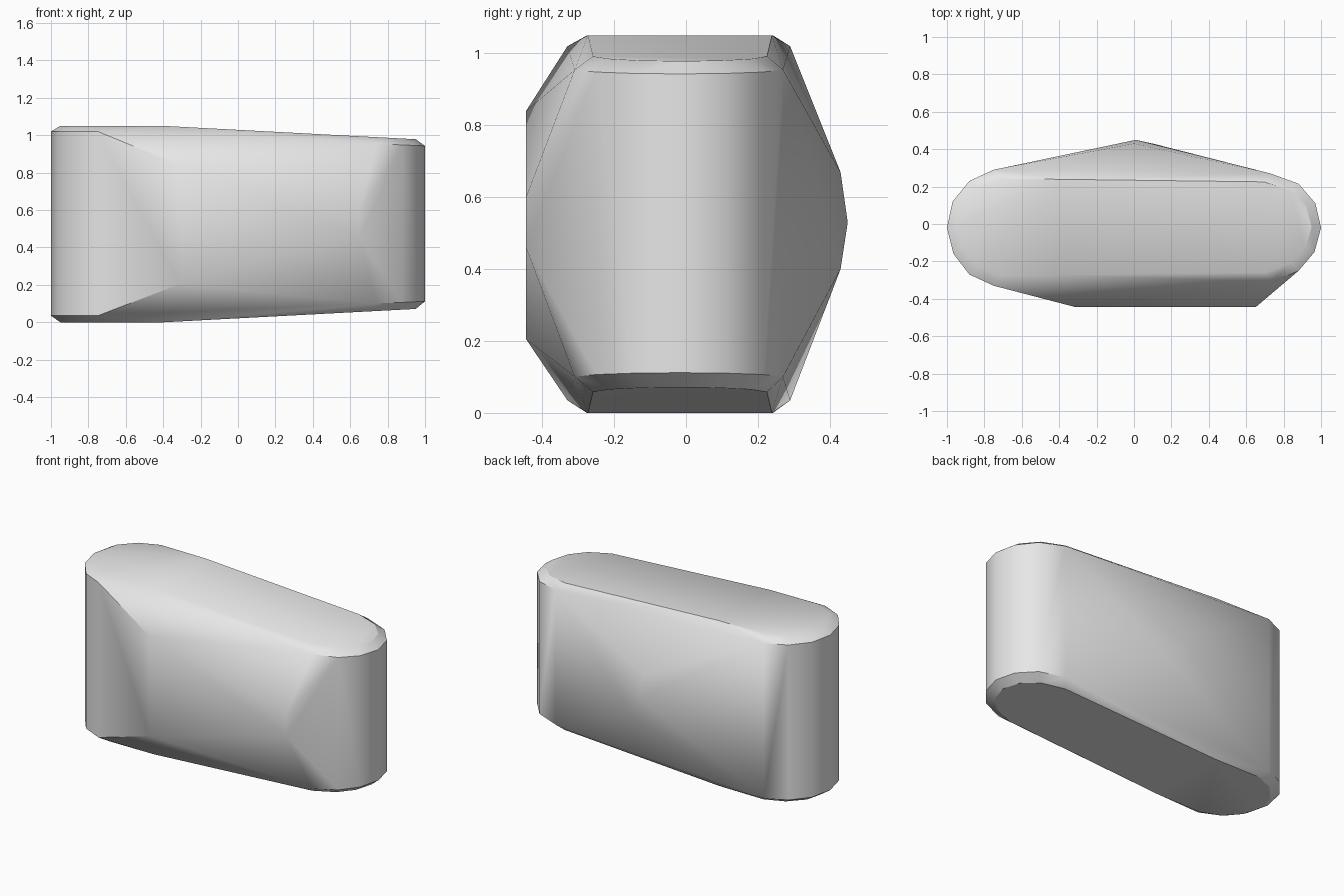
import bpy, bmesh, math

cube = bpy.data.objects.get("Cube")
if cube:
    bpy.data.objects.remove(cube, do_unlink=True)

# Rounded-oblong outline of the stone, seen from above
OUTLINE = [(-1, -.02), (-.97, .12), (-.88, .23), (-.75, .29),
           (.73, .27), (.88, .215), (.97, .11), (1, -.02),
           (.965, -.15), (.88, -.25), (.74, -.31),
           (-.75, -.33), (-.88, -.27), (-.965, -.16)]


def taper(x, start, drop):
    """Amount each cap slopes inward towards the narrow end."""
    return drop * max(0, x - start) / (1 - start)


points = []

# Outer wall rings, top and bottom
for x, y in OUTLINE:
    t = taper(x, -.75, .077)
    points += [(x, y, 1.02 - t), (x, y, .035 + t)]

# Bevelled cap rings, with an extra pair where the cap starts to slope
cap = [(x * .95, y * .835) for x, y in OUTLINE] + [(-.4, .239), (-.4, -.273)]
for x, y in cap:
    t = taper(x, -.4, .074)
    points += [(x, y, 1.05 - t), (x, y, t)]

# Front facet: tall edge and short edge of a flat trapezoid
for x, low, high in [(-.31, .205, .84), (.65, .46, .6)]:
    points += [(x, -.445, low), (x, -.445, high)]

# Back peak with its short ridge
points += [(.01, .45, .53), (0, .43, .67), (.1, .43, .4)]

# Wrap the points in one convex skin
bm = bmesh.new()
for p in points:
    bm.verts.new(p)
hull = bmesh.ops.convex_hull(bm, input=bm.verts[:], use_existing_faces=False)
loose = {v for v in hull["geom_interior"] + hull["geom_unused"]
         if isinstance(v, bmesh.types.BMVert)}
bmesh.ops.delete(bm, geom=list(loose), context='VERTS')
bmesh.ops.dissolve_limit(bm, angle_limit=math.radians(.5),
                         verts=bm.verts[:], edges=bm.edges[:])
bmesh.ops.recalc_face_normals(bm, faces=bm.faces[:])

mesh = bpy.data.meshes.new("faceted_stone")
bm.to_mesh(mesh)
bm.free()
stone = bpy.data.objects.new("faceted_stone", mesh)
bpy.context.collection.objects.link(stone)

# Plain grey
grey = bpy.data.materials.new("light_grey")
grey.use_nodes = True
color = (.8, .8, .8, 1)
grey.diffuse_color = color
grey.node_tree.nodes["Principled BSDF"].inputs["Base Color"].default_value = color
mesh.materials.append(grey)

# Soft shading, keeping the cap edges crisp
bpy.ops.object.select_all(action='DESELECT')
stone.select_set(True)
bpy.context.view_layer.objects.active = stone
bpy.ops.object.shade_smooth_by_angle(angle=math.radians(30))
